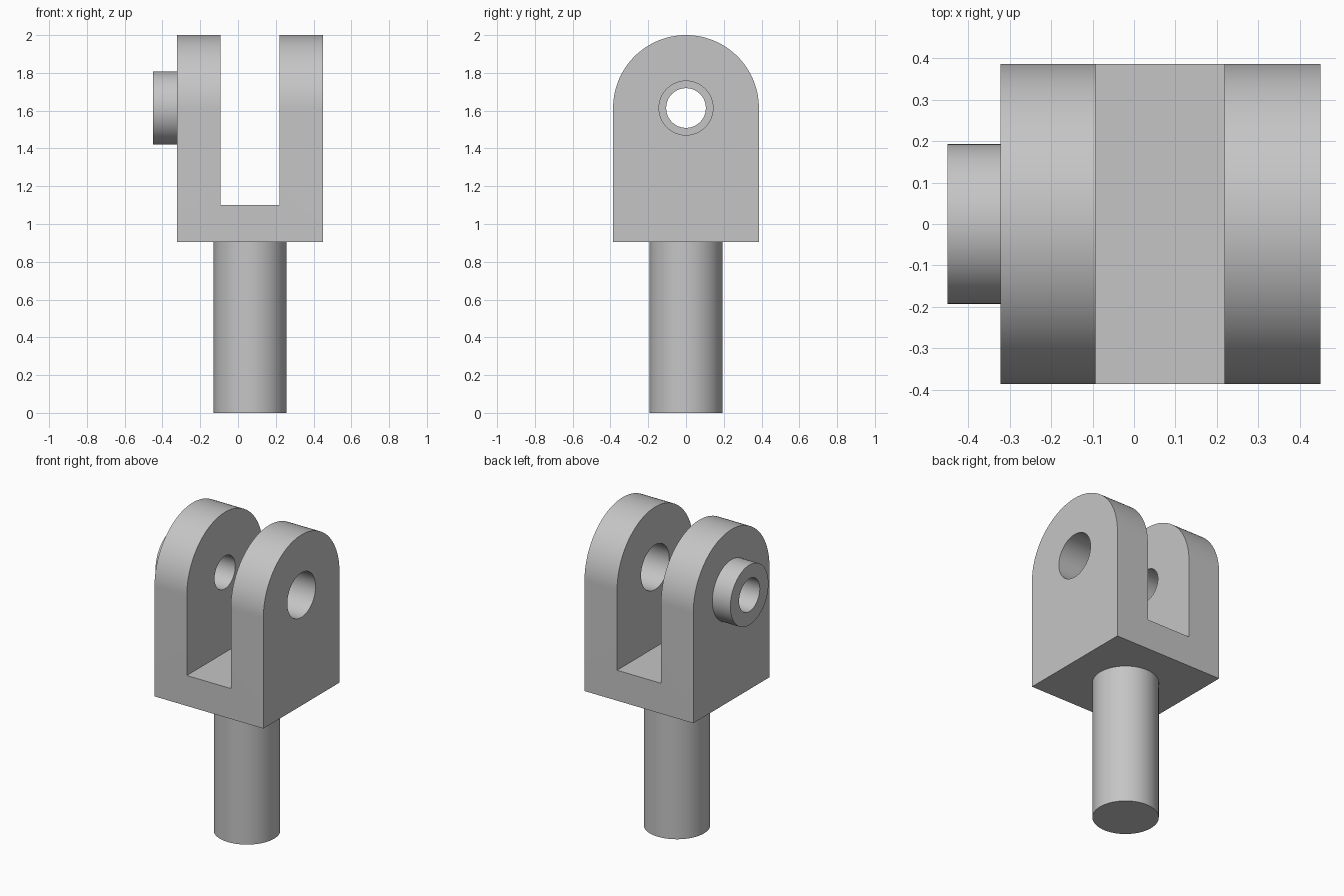
import bpy
import bmesh
import math
from mathutils import Matrix

cube = bpy.data.objects.get("Cube")
if cube:
    bpy.data.objects.remove(cube, do_unlink=True)

# Shared dimensions
X_MIN, X_MAX = -0.322, 0.45        # outer faces of the fork
SLOT_L, SLOT_R = -0.093, 0.219     # inner faces of the arms
BASE_Z, SLOT_Z, PIN_Z = 0.905, 1.10, 1.614
HALF = 0.386                       # half depth and top radius
SHAFT_X = (X_MIN + X_MAX) / 2
BORE, WIDE_BORE, ROD = 0.105, 0.143, 0.193

grey = bpy.data.materials.new("plain grey")
grey.use_nodes = True
colour = (0.56, 0.56, 0.56, 1)
grey.diffuse_color = colour
grey.node_tree.nodes["Principled BSDF"].inputs["Base Color"].default_value = colour


def make_object(name, bm):
    bmesh.ops.recalc_face_normals(bm, faces=bm.faces)
    mesh = bpy.data.meshes.new(name)
    bm.to_mesh(mesh)
    bm.free()
    mesh.materials.append(grey)
    obj = bpy.data.objects.new(name, mesh)
    bpy.context.collection.objects.link(obj)
    return obj


def cylinder(name, radius, length, centre, along_x=False):
    bm = bmesh.new()
    turn = Matrix.Rotation(math.pi / 2, 4, 'Y') if along_x else Matrix()
    bmesh.ops.create_cone(bm, cap_ends=True, segments=96, radius1=radius,
                          radius2=radius, depth=length,
                          matrix=Matrix.Translation(centre) @ turn)
    return make_object(name, bm)


def pin_cylinder(name, radius, x0, x1):
    return cylinder(name, radius, x1 - x0, ((x0 + x1) / 2, 0, PIN_Z), True)


def box(name, low, high):
    bm = bmesh.new()
    bmesh.ops.create_cube(bm, size=1)
    for v in bm.verts:
        v.co = [high[i] if v.co[i] > 0 else low[i] for i in range(3)]
    return make_object(name, bm)


def select_only(obj):
    bpy.ops.object.select_all(action='DESELECT')
    obj.select_set(True)
    bpy.context.view_layer.objects.active = obj


def cut(obj, cutter):
    cutter.hide_render = True
    mod = obj.modifiers.new("cut", 'BOOLEAN')
    mod.operation = 'DIFFERENCE'
    mod.solver = 'EXACT'
    mod.object = cutter
    select_only(obj)
    bpy.ops.object.modifier_apply(modifier=mod.name)
    bpy.data.objects.remove(cutter, do_unlink=True)


# Fork: round-topped side profile extruded across the width
bm = bmesh.new()
outline = [(-HALF, BASE_Z), (HALF, BASE_Z)]
for i in range(65):
    a = math.pi * i / 64
    outline.append((HALF * math.cos(a), PIN_Z + HALF * math.sin(a)))
side = bm.faces.new([bm.verts.new((X_MIN, y, z)) for y, z in outline])
extruded = bmesh.ops.extrude_face_region(bm, geom=[side])["geom"]
bmesh.ops.translate(bm, vec=(X_MAX - X_MIN, 0, 0),
                    verts=[g for g in extruded if isinstance(g, bmesh.types.BMVert)])
fork = make_object("fork", bm)

# Slot between the arms, and a different pin hole in each arm
cut(fork, box("slot_cutter", (SLOT_L, -1, SLOT_Z), (SLOT_R, 1, 3)))
cut(fork, pin_cylinder("narrow_hole_cutter", BORE, X_MIN - 0.1, 0.06))
cut(fork, pin_cylinder("wide_hole_cutter", WIDE_BORE, 0.06, X_MAX + 0.1))

# Ring-shaped boss on the outside of the right arm
boss = pin_cylinder("boss", ROD, -0.45, X_MIN)
cut(boss, pin_cylinder("boss_hole_cutter", BORE, -0.6, -0.2))

# Round shaft below the fork
shaft = cylinder("shaft", ROD, BASE_Z, (SHAFT_X, 0, BASE_Z / 2))

for part in (fork, boss, shaft):
    select_only(part)
    bpy.ops.object.shade_smooth_by_angle(angle=math.radians(30))
